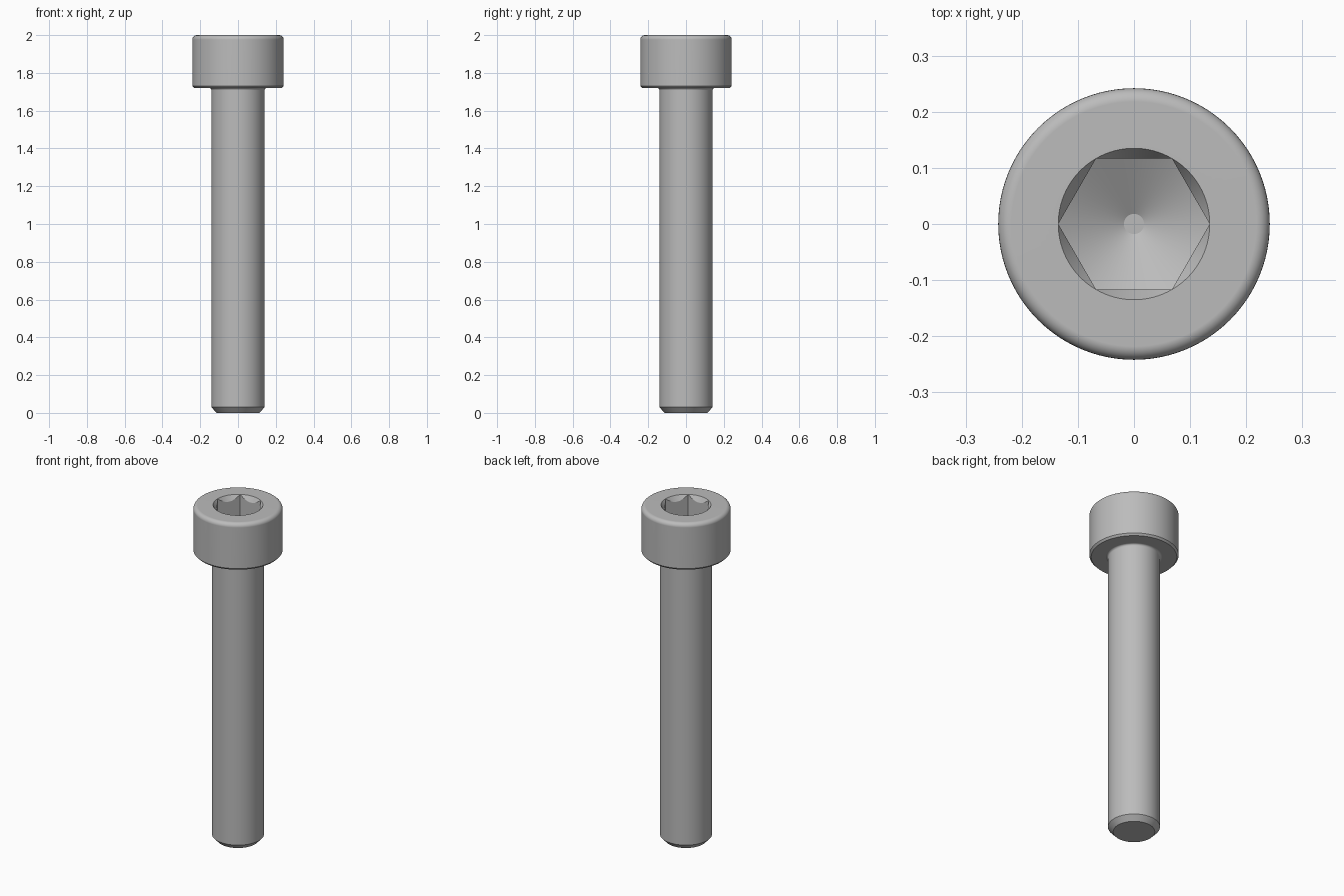
import bpy
import bmesh
from math import cos, sin, pi, radians

SEGMENTS = 96
TOP = 2.0
HEAD_R, HEAD_BASE, RIM = 0.242, 1.72, 0.024
SHANK_R, NECK = 0.141, 0.012
HEX_R, FLOOR = 0.135, 1.855

cube = bpy.data.objects.get("Cube")
if cube:
    bpy.data.objects.remove(cube)

steel = bpy.data.materials.new("grey steel")
steel.use_nodes = True
steel.diffuse_color = (0.5, 0.5, 0.5, 1)
steel.node_tree.nodes["Principled BSDF"].inputs["Base Color"].default_value = steel.diffuse_color


def hex_radius(a):
    """Distance from the axis to the hexagon's side, corners on the x axis."""
    return HEX_R * cos(pi / 6) / cos(a % (pi / 3) - pi / 6)


def arc(r, z, radius, start, end, steps=6):
    """Rounded corner points in the profile plane, angles in degrees."""
    angles = [radians(start + (end - start) * i / steps) for i in range(steps + 1)]
    return [(r + radius * cos(a), z + radius * sin(a)) for a in angles]


# Outer profile, from the tip up to the mouth of the socket
profile = [(0.113, 0), (SHANK_R, 0.03)]
profile += arc(SHANK_R + NECK, HEAD_BASE - NECK, NECK, 180, 90)
profile += [(HEAD_R - 0.01, HEAD_BASE), (HEAD_R, HEAD_BASE + 0.011)]
profile += arc(HEAD_R - RIM, TOP - RIM, RIM, 0, 90)
profile += [(HEX_R, TOP)]
rings = [lambda a, p=p: p for p in profile]

# Socket: countersunk mouth, six flat walls, conical floor
rings += [
    lambda a: (hex_radius(a), TOP - (HEX_R - hex_radius(a)) * 1.7),
    lambda a: (hex_radius(a), FLOOR - (HEX_R - hex_radius(a)) * 0.58),
    lambda a: (0.018, FLOOR - (HEX_R - 0.018) * 0.58),
]

# Skin the rings and close both ends
bm = bmesh.new()
loops = []
for ring in rings:
    loop = []
    for i in range(SEGMENTS):
        a = 2 * pi * i / SEGMENTS
        r, z = ring(a)
        loop.append(bm.verts.new((r * cos(a), r * sin(a), z)))
    loops.append(loop)
for low, high in zip(loops, loops[1:]):
    for i in range(SEGMENTS):
        j = (i + 1) % SEGMENTS
        bm.faces.new((low[i], low[j], high[j], high[i]))
bm.faces.new(loops[0][::-1])
bm.faces.new(loops[-1])
bmesh.ops.remove_doubles(bm, verts=bm.verts, dist=0.00005)
bmesh.ops.recalc_face_normals(bm, faces=bm.faces)

mesh = bpy.data.meshes.new("socket_head_bolt")
bm.to_mesh(mesh)
bm.free()
mesh.materials.append(steel)
bolt = bpy.data.objects.new("socket_head_bolt", mesh)
bpy.context.collection.objects.link(bolt)

# Smooth the round surfaces and keep the flats flat
bpy.ops.object.select_all(action="DESELECT")
bolt.select_set(True)
bpy.context.view_layer.objects.active = bolt
bpy.ops.object.shade_smooth_by_angle(angle=radians(22))
weighted = bolt.modifiers.new("flat_faces", "WEIGHTED_NORMAL")
weighted.keep_sharp = True
